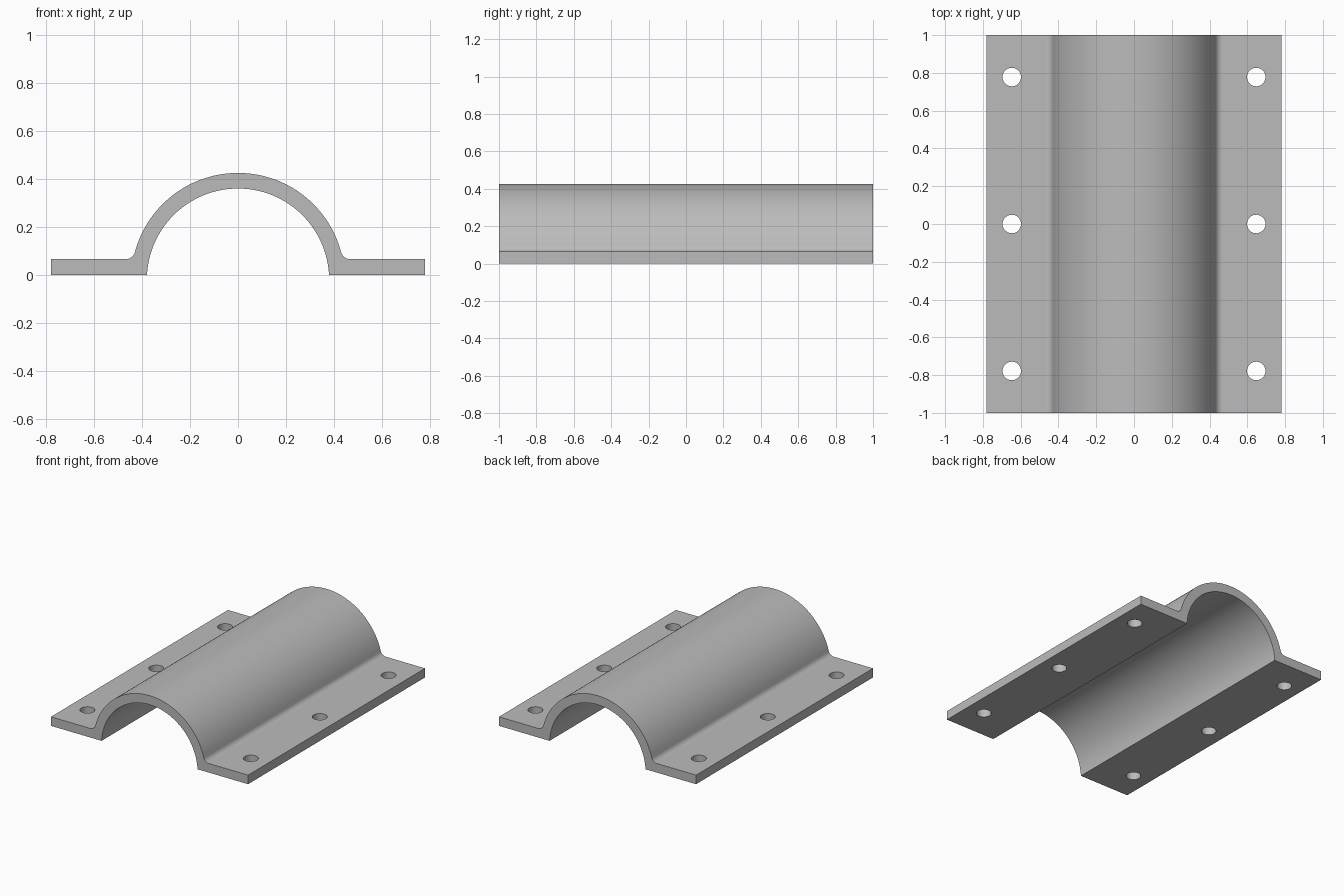
import bpy, bmesh
from math import sin, cos, pi, asin, atan2, sqrt

if "Cube" in bpy.data.objects:
    bpy.data.objects.remove(bpy.data.objects["Cube"], do_unlink=True)

HALF_WIDTH, HALF_LENGTH, FLANGE = 0.78, 1.0, 0.065
CENTRE_Z, R_IN, R_OUT, FILLET = -0.02, 0.38, 0.445, 0.04

grey = bpy.data.materials.new("plain grey")
grey.use_nodes = True
colour = (0.5, 0.5, 0.5, 1)
grey.diffuse_color = colour
grey.node_tree.nodes["Principled BSDF"].inputs["Base Color"].default_value = colour


def arc(cx, cz, r, a0, a1, n):
    angles = [a0 + (a1 - a0) * i / n for i in range(n + 1)]
    return [(cx + r * cos(a), cz + r * sin(a)) for a in angles]


# Half of the cross-section: inner arch, flange, fillet, outer arch
fillet_z = FLANGE + FILLET
fillet_x = sqrt((R_OUT + FILLET) ** 2 - (fillet_z - CENTRE_Z) ** 2)
tangent = atan2(fillet_z - CENTRE_Z, fillet_x)
half = arc(0, CENTRE_Z, R_IN, pi / 2, asin(-CENTRE_Z / R_IN), 32)
half += [(HALF_WIDTH, 0), (HALF_WIDTH, FLANGE)]
half += arc(fillet_x, fillet_z, FILLET, -pi / 2, tangent - pi, 10)
half += arc(0, CENTRE_Z, R_OUT, tangent, pi / 2, 32)[1:]
profile = half + [(-x, z) for x, z in reversed(half[1:-1])]

# Extrude the section along the length
bm = bmesh.new()
face = bm.faces.new([bm.verts.new((x, -HALF_LENGTH, z)) for x, z in profile])
ext = bmesh.ops.extrude_face_region(bm, geom=[face])
moved = [v for v in ext["geom"] if isinstance(v, bmesh.types.BMVert)]
bmesh.ops.translate(bm, verts=moved, vec=(0, 2 * HALF_LENGTH, 0))
bmesh.ops.recalc_face_normals(bm, faces=bm.faces)
mesh = bpy.data.meshes.new("arched_bracket")
bm.to_mesh(mesh)
bm.free()
mesh.materials.append(grey)
bracket = bpy.data.objects.new("arched_bracket", mesh)
bpy.context.collection.objects.link(bracket)

# Bolt holes, three through each flange
bpy.ops.object.select_all(action="DESELECT")
cutters = []
for side in (-1, 1):
    for y in (-0.778, 0, 0.778):
        bpy.ops.mesh.primitive_cylinder_add(
            vertices=40, radius=0.049, depth=0.3, location=(side * 0.647, y, 0.03))
        cutter = bpy.context.object
        cutter.name = "bolt_hole_cutter"
        cutter.hide_render = True
        cutter.data.materials.append(grey)
        cutters.append(cutter)

bpy.ops.object.select_all(action="DESELECT")
bpy.context.view_layer.objects.active = bracket
bracket.select_set(True)
for cutter in cutters:
    mod = bracket.modifiers.new("bolt_hole", "BOOLEAN")
    mod.operation, mod.solver, mod.object = "DIFFERENCE", "EXACT", cutter
    bpy.ops.object.modifier_apply(modifier=mod.name)
for cutter in cutters:
    bpy.data.objects.remove(cutter, do_unlink=True)

# Smooth arch with crisp rims and flat flanges
bpy.ops.object.shade_smooth_by_angle(angle=pi / 6)
bracket.modifiers.new("flat_flanges", "WEIGHTED_NORMAL").keep_sharp = True
